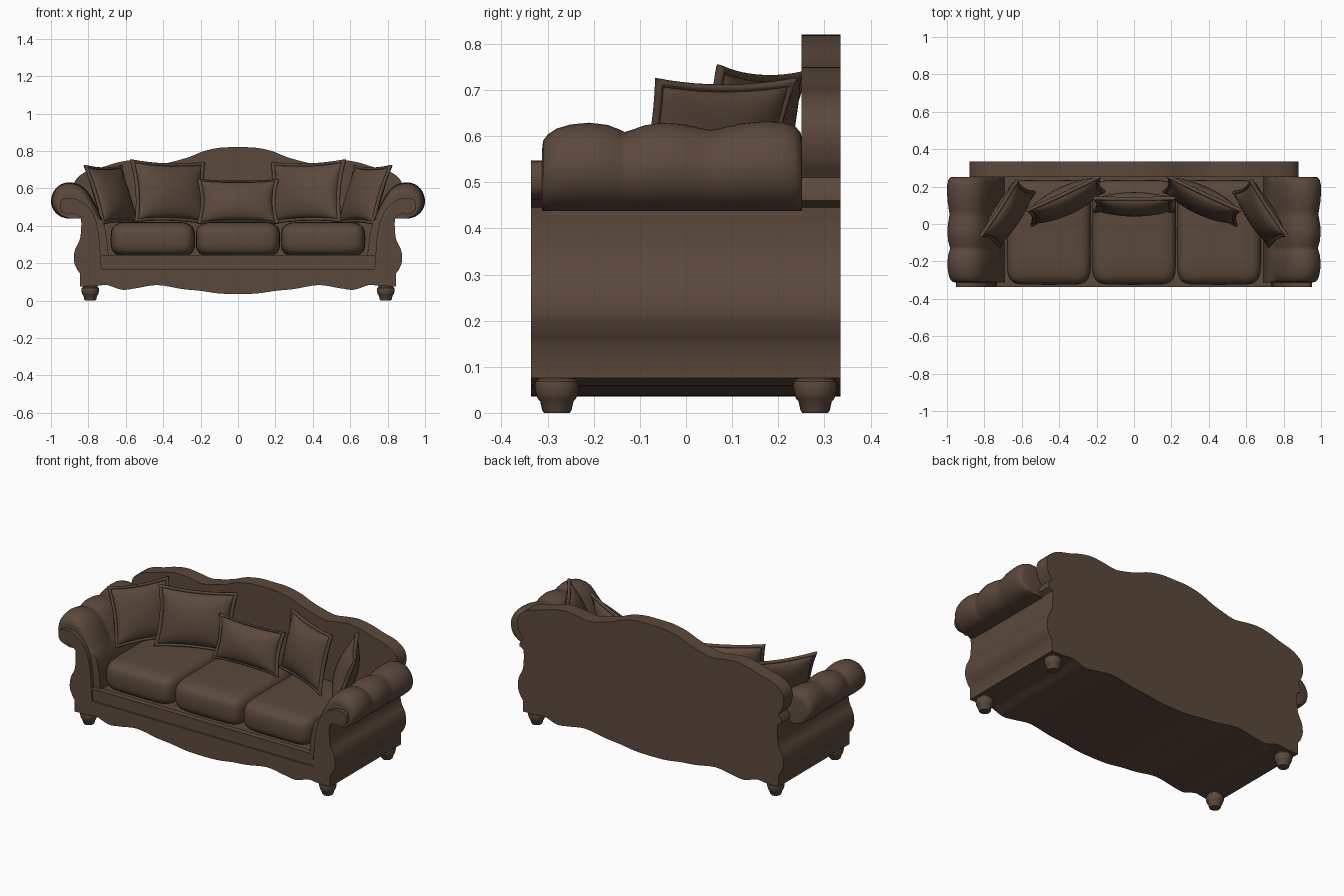
import bpy, math
from mathutils import Matrix, Vector, Euler

if "Cube" in bpy.data.objects:
    bpy.data.objects.remove(bpy.data.objects["Cube"])

brown = bpy.data.materials.new("brown_upholstery")
brown.diffuse_color = (0.105, 0.065, 0.044, 1)
brown.use_nodes = True
brown.node_tree.nodes["Principled BSDF"].inputs["Base Color"].default_value = brown.diffuse_color


def loft(name, rings, angle=40, matrix=None):
    """Skin a stack of closed rings and cap both ends."""
    n = len(rings[0])
    verts = [p for r in rings for p in r]
    faces = [(k * n + i, k * n + (i + 1) % n, (k + 1) * n + (i + 1) % n, (k + 1) * n + i)
             for k in range(len(rings) - 1) for i in range(n)]
    faces += [tuple(reversed(range(n))), tuple(range(len(verts) - n, len(verts)))]
    me = bpy.data.meshes.new(name)
    me.from_pydata(verts, [], faces)
    me.materials.append(brown)
    ob = bpy.data.objects.new(name, me)
    bpy.context.collection.objects.link(ob)
    if matrix:
        me.transform(matrix)
    bpy.ops.object.select_all(action='DESELECT')
    ob.select_set(True)
    bpy.context.view_layer.objects.active = ob
    bpy.ops.object.mode_set(mode='EDIT')
    bpy.ops.mesh.select_all(action='SELECT')
    bpy.ops.mesh.normals_make_consistent(inside=False)
    bpy.ops.object.mode_set(mode='OBJECT')
    bpy.ops.object.shade_smooth_by_angle(angle=math.radians(angle))
    return ob


def smooth(pts, steps=4):
    """Catmull-Rom curve through open profile points."""
    p = [Vector(q) for q in pts]
    p = [2 * p[0] - p[1]] + p + [2 * p[-1] - p[-2]]
    out = []
    for i in range(1, len(p) - 2):
        a, b, c, d = p[i - 1:i + 3]
        for s in range(steps):
            t = s / steps
            out.append(0.5 * (2 * b + (c - a) * t + (2 * a - 5 * b + 4 * c - d) * t * t
                              + (3 * b - a - 3 * c + d) * t ** 3))
    return [tuple(v) for v in out] + [tuple(pts[-1])]


def slab(name, half, y0, y1):
    """Mirror a half outline that runs bottom centre to top centre, extrude in y."""
    outline = half + [(-x, z) for x, z in reversed(half) if x > 1e-6]
    return loft(name, [[(x, y, z) for x, z in outline] for y in (y0, y1)])


# Shared outlines: scalloped bottom and bulging side
apron = smooth([(0, .035), (.1, .038), (.2, .052), (.3, .062), (.43, .083), (.54, .067),
                (.62, .058), (.70, .083), (.76, .078), (.845, .076)])
side = [(.845, .145)] + smooth([(.86, .165), (.877, .21), (.872, .27), (.845, .33),
                                (.838, .40), (.84, .445)])

# Base body under the seat
slab("base", apron + side[:6] + [(.86, .237), (0, .237)], -.327, .27)

# Back panel with humped top
back_top = smooth([(.845, .51), (.87, .55), (.88, .60), (.865, .65), (.81, .69), (.72, .715),
                   (.65, .737), (.57, .75), (.49, .743), (.41, .732), (.34, .745),
                   (.26, .768), (.18, .80), (.09, .818), (0, .82)])
slab("back_panel", apron + side + [(.865, .46), (.865, .48)] + back_top, .25, .335)

# Front facing: apron and the two arm scrolls in one plate
scroll = smooth([(.84, .445), (.87, .462), (.915, .462), (.945, .48), (.952, .51), (.94, .54),
                 (.90, .547), (.85, .538), (.80, .50), (.765, .44), (.745, .36), (.735, .24)])
slab("front_facing", apron + side[:-1] + scroll + [(.73, .168), (0, .168)], -.336, -.30)
# Seat rail and its top bead
slab("seat_rail", [(0, .172), (.728, .172), (.728, .232), (0, .232)], -.332, -.30)
slab("rail_bead", [(0, .232), (.735, .232), (.735, .243), (0, .243)], -.336, -.30)

# Rolled arms with three soft lobes
arm_section = smooth([(.69, .22), (.70, .32), (.715, .40), (.745, .48), (.785, .555), (.82, .60),
                      (.86, .625), (.905, .632), (.95, .62), (.985, .585), (1.0, .535),
                      (.987, .485), (.95, .45), (.905, .438), (.87, .44), (.838, .44)], 3)
arm_section += list(reversed(side[:-1])) + [(.80, .145)]
lobes = [(-.312, .68), (-.31, .78), (-.30, .85), (-.28, .92), (-.25, .965), (-.21, .985),
         (-.17, .96), (-.145, .91), (-.133, .88), (-.12, .90), (-.09, .955), (-.05, .985),
         (-.01, .97), (.03, .925), (.053, .90), (.075, .925), (.12, .975), (.17, 1.0),
         (.21, .99), (.235, .95), (.248, .88), (.252, .8)]
for sign, label in ((-1, "left"), (1, "right")):
    rings = []
    for y, s in lobes:
        ring = []
        for x, z in arm_section:
            if z > .44:
                x, z = .86 + (x - .86) * s, .44 + (z - .44) * s
            ring.append((sign * x, y, z))
        rings.append(ring)
    loft(label + "_arm", rings, 50)

# Turned feet
foot = [(0, .028), (.006, .032), (.025, .036), (.03, .041), (.04, .045), (.055, .048),
        (.068, .046), (.073, .04), (.09, .04)]
for x in (-.79, .79):
    for y in (-.28, .28):
        loft("foot", [[(x + r * math.cos(a), y + r * math.sin(a), z)
                       for a in (i * math.tau / 20 for i in range(20))] for z, r in foot])


def power(v, e):
    return math.copysign(abs(v) ** e, v)


# Plump seat cushions
for i in (-1, 0, 1):
    rings = []
    for k in range(1, 24):
        lat = math.pi * (k / 24 - .5)
        r, h = math.cos(lat) ** .3, power(math.sin(lat), .62)
        rings.append([(i * .455 + .226 * r * power(math.cos(a), .28),
                       -.045 + .28 * r * power(math.sin(a), .28), .327 + .094 * h)
                      for a in (j * math.tau / 48 for j in range(48))])
    loft("seat_cushion", rings, 60)


def pillow(name, w, h, t, loc, lean, yaw, roll=0):
    """Square pillow with flared corners and a corded flange."""
    m = 10
    edge = [-1 + 2 * i / m for i in range(m)]
    square = ([(a, -1) for a in edge] + [(1, a) for a in edge]
              + [(-a, 1) for a in edge] + [(-1, -a) for a in edge])
    levels = [.04, .2, .4, .58, .72, .82, .88, .91, .94, .97, 1]

    def ring(r, face):
        out = []
        for a, b in square:
            u, v = a * r, b * r
            fill = max(0, 1 - (u / .91) ** 2) * max(0, 1 - (v / .91) ** 2)
            cord = .010 if .93 < r < .99 else .005
            out.append((u * w / 2 * (1 - .09 * (1 - v * v)), face * (t / 2 * fill ** .5 + cord),
                        v * h / 2 * (1 - .09 * (1 - u * u))))
        return out

    rings = [ring(r, -1) for r in levels] + [ring(r, 1) for r in reversed(levels)]
    turn = Euler([math.radians(d) for d in (lean, roll, yaw)]).to_matrix().to_4x4()
    loft(name, rings, 60, Matrix.Translation(loc) @ turn)


# Throw pillows: one in the middle, mirrored pairs at the sides
pillow("middle_pillow", .44, .25, .11, (0, .105, .53), -16, 0)
for s in (-1, 1):
    pillow("large_pillow", .44, .345, .13, (s * .365, .125, .58), -14, -s * 25, s * -2)
    pillow("corner_pillow", .36, .34, .11, (s * .675, .055, .565), -20, -s * 57)
